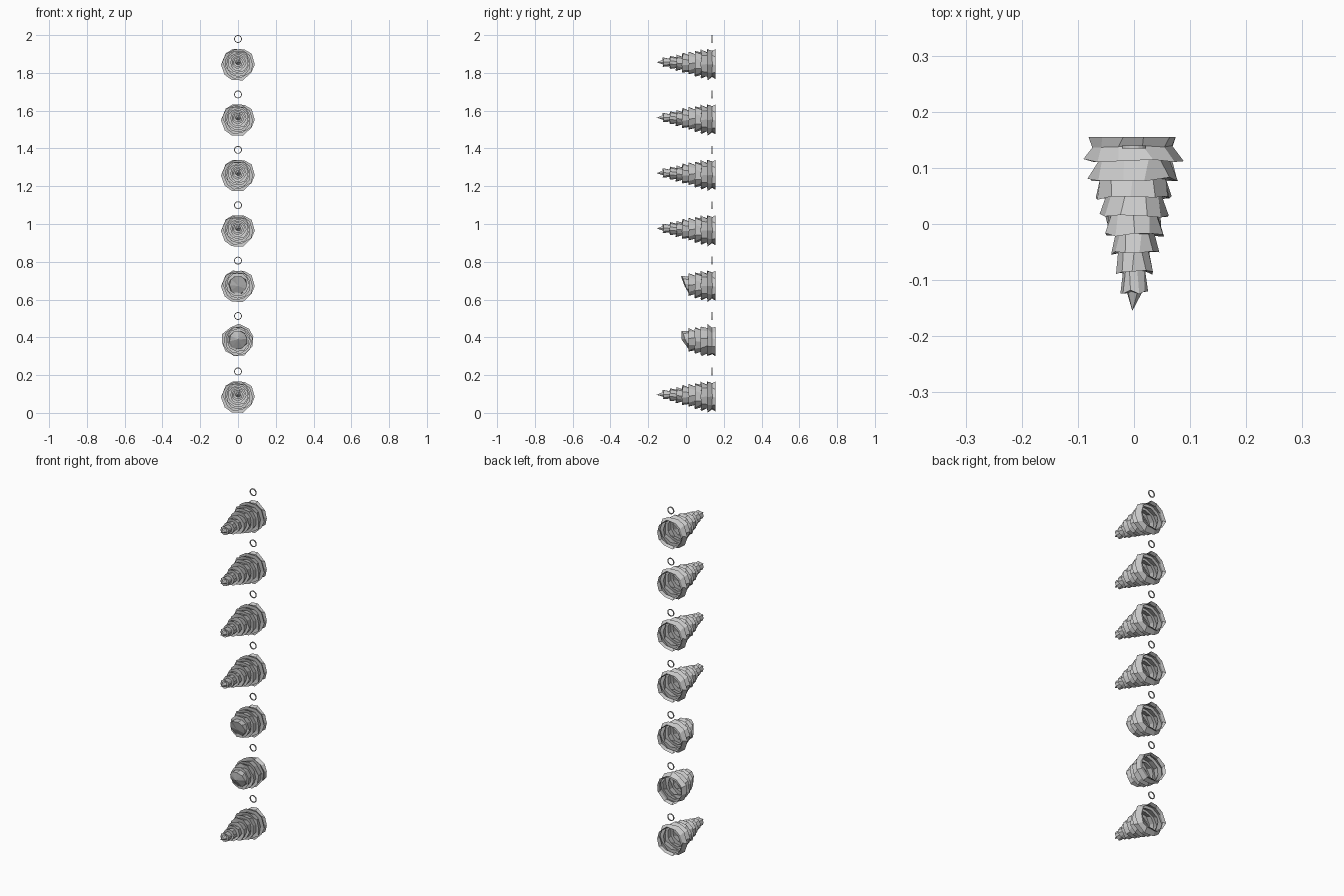
import bpy
import bmesh
import math
import random

cube = bpy.data.objects.get("Cube")
if cube:
    bpy.data.objects.remove(cube, do_unlink=True)


def material(name, value):
    m = bpy.data.materials.new(name)
    m.use_nodes = True
    colour = (value, value, value, 1)
    m.diffuse_color = colour
    m.node_tree.nodes["Principled BSDF"].inputs["Base Color"].default_value = colour
    return m


GREY = material("light grey", 0.6)
SIDES = 10
SPACING = 0.2933
# Collars from the mouth forward: start y, neck radius, flared radius
COLLARS = [(0.112, 0.067, 0.081), (0.08, 0.059, 0.07), (0.047, 0.052, 0.063),
           (0.015, 0.045, 0.055), (-0.02, 0.035, 0.044), (-0.052, 0.028, 0.034),
           (-0.086, 0.02, 0.026)]
TIP_START, TIP_END = -0.121, -0.155


def finish(bm, name, z):
    mesh = bpy.data.meshes.new(name)
    bm.normal_update()
    bm.to_mesh(mesh)
    bm.free()
    mesh.materials.append(GREY)
    obj = bpy.data.objects.new(name, mesh)
    obj.location.z = z
    bpy.context.collection.objects.link(obj)
    return obj


def add_ring(bm, rng, y, radius, turn, ragged):
    # The axis rises slightly towards the tip
    lift = (0.155 - y) * 0.04
    ring = []
    for i in range(SIDES):
        a = math.tau * (i + turn + rng.uniform(-0.2, 0.2)) / SIDES
        r = radius * rng.uniform(0.92, 1.04)
        ring.append(bm.verts.new((r * math.cos(a), y + rng.uniform(-ragged, ragged),
                                  r * math.sin(a) + lift)))
    return ring


def bridge(bm, a, b):
    for i in range(SIDES):
        j = (i + 1) % SIDES
        bm.faces.new((a[i], a[j], b[j], b[i]))


def fan(bm, ring, point):
    tip = bm.verts.new(point)
    for i in range(SIDES):
        bm.faces.new((ring[i], ring[(i + 1) % SIDES], tip))


def horn(name, z, seed=4, snapped=None, turn=0):
    rng = random.Random(seed)
    bm = bmesh.new()
    # Open mouth with a pinched rim
    rings = [add_ring(bm, rng, 0.155, 0.08, turn, 0),
             add_ring(bm, rng, 0.138, 0.073, turn, 0.002),
             add_ring(bm, rng, 0.113, 0.088, turn, 0.003)]
    stack = COLLARS[:3] if snapped else COLLARS
    ends = [c[0] for c in COLLARS[1:]] + [TIP_START]
    # Ragged overlapping collars flaring towards the tip
    for k, ((y, neck, flare), end) in enumerate(zip(stack, ends)):
        t = turn + 0.5 * (k % 2)
        rings.append(add_ring(bm, rng, y + 0.003, neck, t, 0.001))
        rings.append(add_ring(bm, rng, end, flare, t, 0.004))
    if snapped:
        # Slanted broken end
        slope, point = snapped
        rings.append(add_ring(bm, rng, 0.014, 0.05, turn, 0.001))
        broken = add_ring(bm, rng, -0.002, 0.048, turn, 0.004)
        for v in broken:
            v.co.y -= slope * v.co.z
        rings.append(broken)
    else:
        rings.append(add_ring(bm, rng, TIP_START, 0.014, turn, 0.002))
        point = (-0.003, TIP_END, 0.01)
    for a, b in zip(rings, rings[1:]):
        bridge(bm, a, b)
    fan(bm, rings[-1], point)
    return finish(bm, name, z)


def hoop(name, z):
    # Thin flat ring facing the front
    bm = bmesh.new()
    n = 16
    loops = []
    for r, y in ((0.021, 0.135), (0.021, 0.14), (0.0165, 0.14), (0.0165, 0.135)):
        loops.append([bm.verts.new((r * math.cos(math.tau * i / n), y,
                                    r * math.sin(math.tau * i / n))) for i in range(n)])
    for k in range(4):
        a, b = loops[k], loops[(k + 1) % 4]
        for i in range(n):
            j = (i + 1) % n
            bm.faces.new((a[i], b[i], b[j], a[j]))
    bmesh.ops.recalc_face_normals(bm, faces=bm.faces)
    return finish(bm, name, z)


# Column of seven horns, two of them broken, with a hoop above each
for n in range(7):
    z = 0.086 + SPACING * n
    if n == 1:
        horn("broken_horn_blunt", z, 7, (0.4, (0.0, -0.024, 0.01)), 0.3)
    elif n == 2:
        horn("broken_horn_spiked", z, 4, (0.45, (0.0, -0.008, 0.0)))
    else:
        horn(f"horn_{n + 1}", z)
    hoop(f"hoop_{n + 1}", 0.2195 + SPACING * n)
